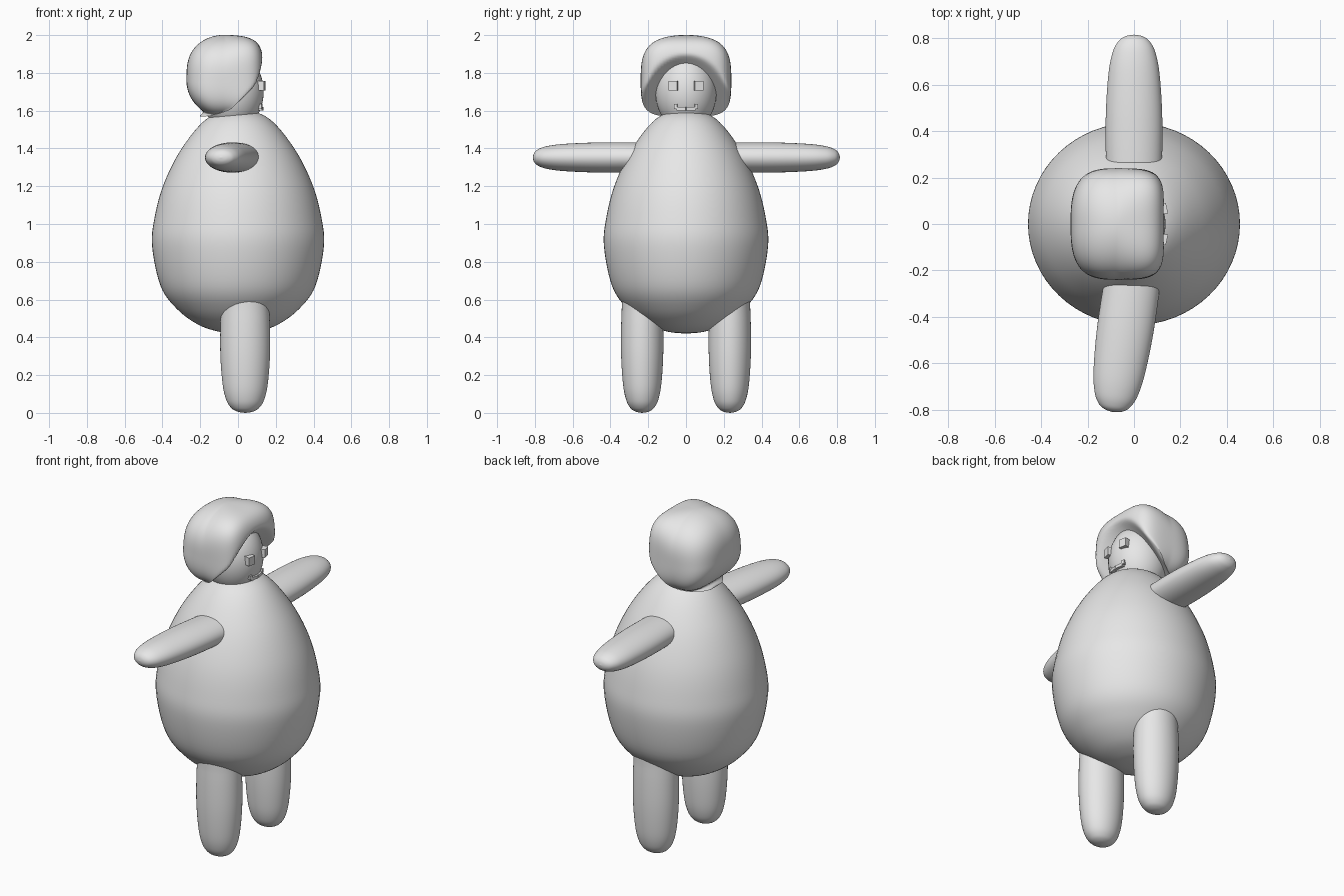
import bpy
import bmesh
import math
from mathutils import Matrix, Vector

cube = bpy.data.objects.get("Cube")
if cube:
    bpy.data.objects.remove(cube, do_unlink=True)

GREY = (0.8, 0.8, 0.8, 1.0)
grey = bpy.data.materials.new("light_grey")
grey.use_nodes = True
grey.diffuse_color = GREY
grey.node_tree.nodes["Principled BSDF"].inputs["Base Color"].default_value = GREY


def finish(name, bm, smooth=True):
    bmesh.ops.recalc_face_normals(bm, faces=bm.faces)
    for face in bm.faces:
        face.smooth = smooth
    mesh = bpy.data.meshes.new(name)
    bm.to_mesh(mesh)
    bm.free()
    mesh.materials.append(grey)
    obj = bpy.data.objects.new(name, mesh)
    bpy.context.collection.objects.link(obj)
    return obj


def spline(points, steps=6):
    """Smooth curve through the key points of a profile."""
    pts = [Vector(p) for p in points]
    pts = [pts[0]] + pts + [pts[-1]]
    out = []
    for a, b, c, d in zip(pts, pts[1:], pts[2:], pts[3:]):
        for i in range(steps):
            t = i / steps
            out.append(b + (c - a) * t / 2 + (a * 2 - b * 5 + c * 4 - d) * t * t / 2
                       + (b * 3 - a - c * 3 + d) * t ** 3 / 2)
    return out + [pts[-1]]


def lathe(name, profile, matrix, segments=48):
    """Turn a (radius, height) profile about z, then place it."""
    bm = bmesh.new()
    verts = [bm.verts.new((max(p[0], 0), 0, p[1])) for p in spline(profile)]
    edges = [bm.edges.new(pair) for pair in zip(verts, verts[1:])]
    bmesh.ops.spin(bm, geom=verts + edges, cent=(0, 0, 0), axis=(0, 0, 1),
                   angle=math.tau, steps=segments)
    bmesh.ops.remove_doubles(bm, verts=bm.verts, dist=0.0005)
    bm.transform(matrix)
    return finish(name, bm)


# Egg-shaped body
EGG = [(0, 0.42), (0.1, 0.43), (0.21, 0.468), (0.32, 0.55), (0.405, 0.67),
       (0.45, 0.88), (0.438, 1.03), (0.39, 1.21), (0.295, 1.4), (0.16, 1.56), (0, 1.62)]
lathe("body", EGG, Matrix.Diagonal((1.01, 0.965, 1, 1)), 64)

# Rounded limbs, each running from its tip to a root inside the body
LIMB = [(0, 0), (0.3, 0.01), (0.55, 0.04), (0.76, 0.11), (0.91, 0.25),
        (1, 0.52), (0.97, 0.85), (0.85, 1), (0, 1)]


def limb(name, tip, root, thick_axis, width, thickness):
    tip, root = Vector(tip), Vector(root)
    z = (root - tip).normalized()
    y = Vector(thick_axis)
    x = y.cross(z)
    turn = Matrix((x, y, z)).transposed().to_4x4()
    size = Matrix.Diagonal((width, thickness, (root - tip).length, 1))
    lathe(name, LIMB, Matrix.Translation(tip) @ turn @ size)


limb("left_arm", (0, 0.815, 1.352), (0, 0.1, 1.352), (0, 0, 1), 0.122, 0.08)
limb("right_arm", (-0.09, -0.81, 1.352), (0.015, -0.1, 1.352), (0, 0, 1), 0.122, 0.08)
for side, s in (("left", 1), ("right", -1)):
    limb(side + "_leg", (0.038, s * 0.232, 0), (0.038, s * 0.232, 0.63), (0, 1, 0), 0.132, 0.112)

# Head
bm = bmesh.new()
bmesh.ops.create_uvsphere(bm, u_segments=48, v_segments=32, radius=1)
bm.transform(Matrix.Translation((-0.03, 0, 1.7)) @ Matrix.Diagonal((0.166, 0.162, 0.21, 1)))
finish("head", bm)

# Hair: a boxy dome whose lower front is hollowed into an arch around the face
bm = bmesh.new()
bmesh.ops.create_uvsphere(bm, u_segments=112, v_segments=72, radius=1)
for v in bm.verts:
    d = v.co.copy()
    power = 3 - 0.8 * d.z + 2 * max(0, d.x)
    d /= sum(abs(c) ** power for c in d) ** (1 / power)
    if d.z < 0 and d.x < 0:
        d.x *= 1 - 0.4 * d.z ** 2
    x = -0.07 + 0.203 * d.x
    y = 0.24 * d.y
    z = 1.76 + d.z * (0.241 if d.z > 0 else 0.192)
    hollow = 0.13 * max(0, 1 - (y / 0.21) ** 2)
    front = -0.055 + 1.03 * (z - 1.59) - hollow
    v.co = (min(x, max(front, -0.2)), y, z)
hair = finish("hair", bm)
soften = hair.modifiers.new("soften", "SMOOTH")
soften.factor = 0.5
soften.iterations = 4


# Face details
def block(name, centre, size, yaw=0.0):
    bm = bmesh.new()
    bmesh.ops.create_cube(bm, size=1)
    bm.transform(Matrix.Translation(centre) @ Matrix.Rotation(yaw, 4, "Z")
                 @ Matrix.Diagonal((*size, 1)))
    finish(name, bm, False)


for side, s in (("left", 1), ("right", -1)):
    block(side + "_eye", (0.122, s * 0.065, 1.732), (0.04, 0.046, 0.05), s * 0.2)
    block(side + "_mouth_corner", (0.108, s * 0.05, 1.622), (0.04, 0.016, 0.024), s * 0.3)
    block(side + "_lip", (0.113, s * 0.024, 1.61), (0.036, 0.05, 0.018), s * 0.15)
